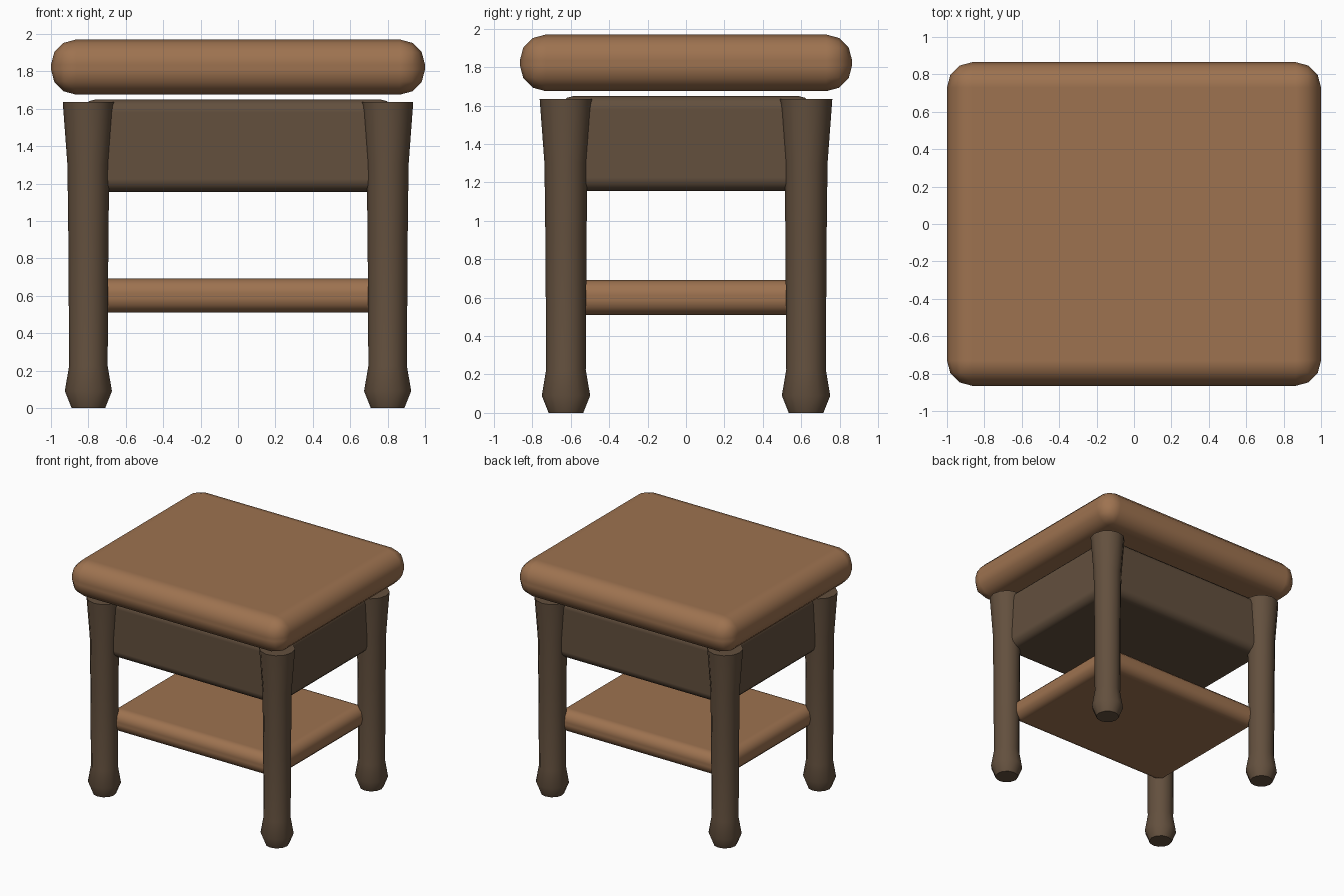
import bpy, bmesh, math

if "Cube" in bpy.data.objects:
    bpy.data.objects.remove(bpy.data.objects["Cube"])

def material(name, rgb):
    m = bpy.data.materials.new(name)
    m.diffuse_color = (*rgb, 1)
    m.use_nodes = True
    m.node_tree.nodes["Principled BSDF"].inputs["Base Color"].default_value = m.diffuse_color
    return m

LIGHT = material("light_wood", (0.34, 0.17, 0.08))
DARK = material("dark_wood", (0.125, 0.08, 0.048))

def smooth(ob, angle):
    bpy.ops.object.select_all(action='DESELECT')
    ob.select_set(True)
    bpy.context.view_layer.objects.active = ob
    bpy.ops.object.shade_smooth_by_angle(angle=math.radians(angle))

def slab(name, hx, hy, z0, z1, width, mat):
    """Box with rounded edges; hx and hy are half sizes."""
    bpy.ops.mesh.primitive_cube_add(size=2, location=(0, 0, (z0 + z1) / 2))
    ob = bpy.context.object
    ob.name = name
    for v in ob.data.vertices:
        v.co.x *= hx
        v.co.y *= hy
        v.co.z *= (z1 - z0) / 2
    ob.data.materials.append(mat)
    smooth(ob, 180)
    bev = ob.modifiers.new("rounding", 'BEVEL')
    bev.width = width
    bev.segments = 3
    bev.limit_method = 'NONE'
    bev.harden_normals = True

def leg(name, x, y, sides=12):
    """Turned leg from a (radius, height) profile."""
    profile = [(0.09, 0), (0.126, 0.09), (0.103, 0.225),
               (0.107, 0.9), (0.112, 1.3), (0.137, 1.635)]
    bm = bmesh.new()
    rings = [[bm.verts.new((r * math.cos(math.tau * i / sides),
                            r * math.sin(math.tau * i / sides), z))
              for i in range(sides)] for r, z in profile]
    for a, b in zip(rings, rings[1:]):
        for i in range(sides):
            j = (i + 1) % sides
            bm.faces.new((a[i], a[j], b[j], b[i]))
    bm.faces.new(rings[0][::-1])
    bm.faces.new(rings[-1])
    me = bpy.data.meshes.new(name)
    bm.to_mesh(me)
    bm.free()
    me.materials.append(DARK)
    ob = bpy.data.objects.new(name, me)
    ob.location = (x, y, 0)
    bpy.context.collection.objects.link(ob)
    smooth(ob, 50)

# Table top, apron box and lower shelf
slab("table_top", 1.0, 0.865, 1.675, 1.97, 0.135, LIGHT)
slab("apron", 0.83, 0.655, 1.155, 1.65, 0.07, DARK)
slab("shelf", 0.785, 0.61, 0.51, 0.692, 0.08, LIGHT)

# Four legs
for side, x in (("left", -0.8), ("right", 0.8)):
    for end, y in (("front", -0.625), ("back", 0.625)):
        leg(f"{end}_{side}_leg", x, y)
